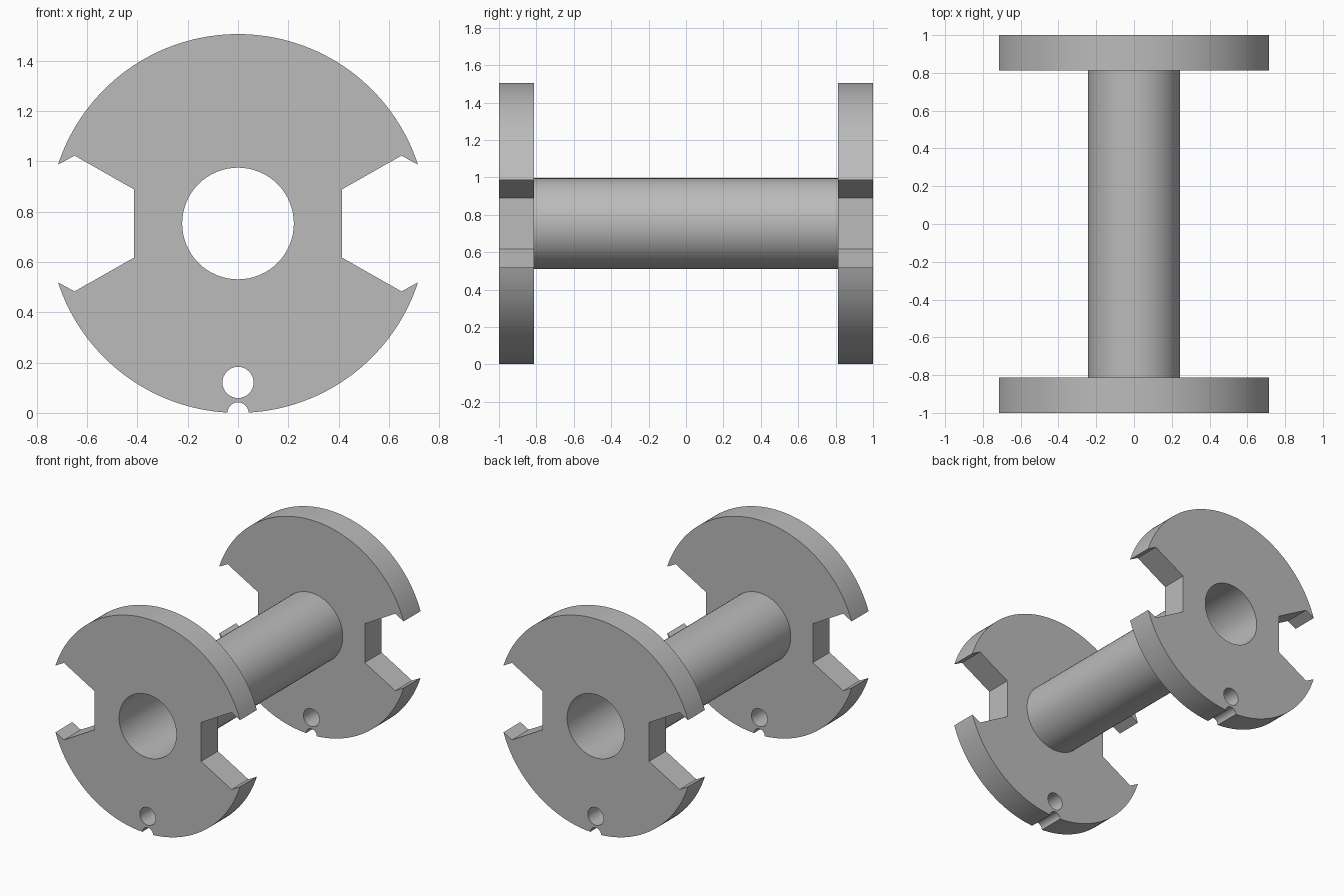
import bpy, bmesh
from math import sin, cos, pi, atan2, asin, radians
from mathutils import Matrix

cube = bpy.data.objects.get("Cube")
if cube:
    bpy.data.objects.remove(cube, do_unlink=True)

CZ = 0.753            # height of the spool axis
R = 0.753             # flange radius
BORE, TUBE = 0.222, 0.243
INNER, OUTER = 0.813, 1.0

grey = bpy.data.materials.new("plain grey")
grey.use_nodes = True
colour = (0.5, 0.5, 0.5, 1)
grey.diffuse_color = colour
grey.node_tree.nodes["Principled BSDF"].inputs["Base Color"].default_value = colour


def arc(radius, a0, a1, steps, cz=0.0):
    """Points on an arc, both ends included."""
    angles = [a0 + (a1 - a0) * i / steps for i in range(steps + 1)]
    return [(radius * cos(a), cz + radius * sin(a)) for a in angles]


def circle(radius, steps, cz=0.0):
    return arc(radius, 0, 2 * pi, steps, cz)[:-1]


def extrude_profile(name, loops, y0, y1):
    """Fill the first loop, leave the others as holes, and extrude along y."""
    curve = bpy.data.curves.new(name + "_profile", "CURVE")
    curve.dimensions = "2D"
    curve.fill_mode = "BOTH"
    curve.extrude = (y1 - y0) / 2
    for loop in loops:
        spline = curve.splines.new("POLY")
        spline.points.add(len(loop) - 1)
        for point, (x, z) in zip(spline.points, loop):
            point.co = (x, z, 0, 1)
        spline.use_cyclic_u = True
    helper = bpy.data.objects.new(name + "_profile", curve)
    bpy.context.collection.objects.link(helper)
    mesh = bpy.data.meshes.new_from_object(
        helper.evaluated_get(bpy.context.evaluated_depsgraph_get()))
    bpy.data.objects.remove(helper, do_unlink=True)

    # Stand the profile up and weld caps to sides
    bm = bmesh.new()
    bm.from_mesh(mesh)
    bm.transform(Matrix.Translation((0, (y0 + y1) / 2, CZ)) @ Matrix.Rotation(pi / 2, 4, "X"))
    bmesh.ops.remove_doubles(bm, verts=bm.verts, dist=1e-5)
    bmesh.ops.recalc_face_normals(bm, faces=bm.faces)
    bm.to_mesh(mesh)
    bm.free()
    mesh.name = name
    mesh.materials.clear()
    mesh.materials.append(grey)
    obj = bpy.data.objects.new(name, mesh)
    bpy.context.collection.objects.link(obj)
    bpy.ops.object.select_all(action="DESELECT")
    obj.select_set(True)
    bpy.context.view_layer.objects.active = obj
    bpy.ops.object.shade_smooth_by_angle(angle=radians(30))
    return obj


# Side notch with hooked corners, turned half round for the other side
notch = [(0.65, -0.27), (0.414, -0.136), (0.414, 0.136), (0.65, 0.27)]
half_turn = [(-x, -z) for x, z in notch]
tip = atan2(0.233, 0.713)

# Round nick in the rim under the axis
NICK = 0.042
gap = asin(NICK / R)
nick = arc(NICK, pi, 0, 12, -R)[1:-1]

outline = (notch + arc(R, tip, pi - tip, 64) + half_turn[::-1][::-1]
           + arc(R, pi + tip, 1.5 * pi - gap, 32) + nick
           + arc(R, 1.5 * pi + gap, 2 * pi - tip, 32))
small_hole = circle(0.062, 32, 0.121 - CZ)

# Two end flanges and the hollow core
for name, y0 in (("front_flange", -OUTER), ("back_flange", INNER)):
    extrude_profile(name, [outline, circle(BORE, 64), small_hole], y0, y0 + OUTER - INNER)
extrude_profile("core_tube", [circle(TUBE, 64), circle(BORE, 64)], -INNER, INNER)
